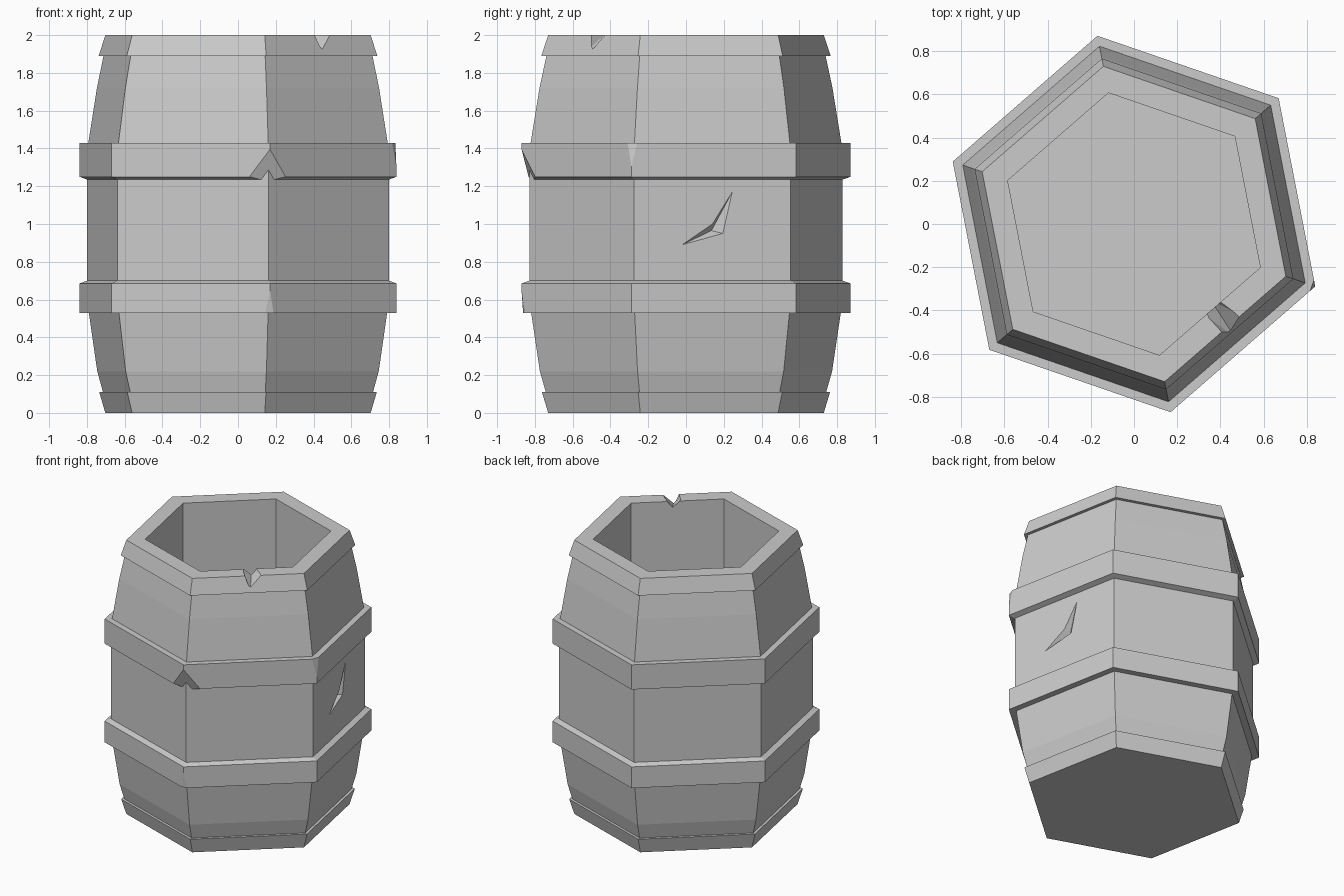
import bpy, bmesh, math
from mathutils import Vector

if "Cube" in bpy.data.objects:
    bpy.data.objects.remove(bpy.data.objects["Cube"])

SIDES, TURN = 6, math.radians(-19)


def corner(k, r, z):
    a = TURN + k * math.tau / SIDES
    return Vector((r * math.cos(a), r * math.sin(a), z))


def finish(name, bm):
    bmesh.ops.recalc_face_normals(bm, faces=bm.faces[:])
    me = bpy.data.meshes.new(name)
    bm.to_mesh(me)
    bm.free()
    ob = bpy.data.objects.new(name, me)
    bpy.context.collection.objects.link(ob)
    return ob


def lathe(profile, ring=False):
    """Six-sided turning of (radius, z) points; a ring closes on itself, otherwise ends are capped."""
    bm = bmesh.new()
    loops = [[bm.verts.new(corner(k, r, z)) for k in range(SIDES)] for r, z in profile]
    pairs = list(zip(loops, loops[1:])) + ([(loops[-1], loops[0])] if ring else [])
    for a, b in pairs:
        for k in range(SIDES):
            j = (k + 1) % SIDES
            bm.faces.new((a[k], a[j], b[j], b[k]))
    if not ring:
        bm.faces.new(loops[0])
        bm.faces.new(loops[-1])
    return bm


def chip(bm, k, r, z_tip, z_base, left, right):
    """Slice a corner off a hoop with a plane through three points."""
    tip, base = corner(k, r, z_tip), corner(k, r, z_base)
    p = base + (corner(k - 1, r, z_base) - base).normalized() * left
    q = base + (corner(k + 1, r, z_base) - base).normalized() * right
    n = (p - tip).cross(q - tip).normalized()
    if n.dot(tip) < 0 and n.dot(base - tip) < 0 or n.dot(base - tip) < 0:
        n = -n
    cut = bmesh.ops.bisect_plane(bm, geom=bm.verts[:] + bm.edges[:] + bm.faces[:],
                                 plane_co=tip, plane_no=n, clear_outer=True)
    edges = [e for e in cut["geom_cut"] if isinstance(e, bmesh.types.BMEdge)]
    bmesh.ops.holes_fill(bm, edges=edges, sides=0)


def carve(target, bm):
    cutter = finish("cutter", bm)
    cutter.hide_render = True
    mod = target.modifiers.new("carve", 'BOOLEAN')
    mod.operation, mod.solver, mod.object = 'DIFFERENCE', 'EXACT', cutter
    bpy.context.view_layer.objects.active = target
    bpy.ops.object.modifier_apply(modifier=mod.name)
    bpy.data.objects.remove(cutter)


# Barrel body with end bands and straight hollow inside
body = finish("barrel_body", lathe([
    (.743, 0), (.777, .11), (.756, .11), (.788, .22), (.835, .53), (.845, .61),
    (.845, 1.35), (.838, 1.43), (.79, 1.72), (.753, 1.89), (.78, 1.89),
    (.743, 2), (.618, 2), (.618, .12)]))

# V notch in the front right rim: (along rim, outward, height)
t = Vector((math.cos(math.radians(41)), math.sin(math.radians(41)), 0))
n = Vector((t.y, -t.x, 0))
bm = bmesh.new()
inner = [(-.035, .50, 2.03), (.075, .50, 2.03), (.037, .50, 1.965)]
outer = [(-.03, .70, 2.03), (.12, .70, 2.03), (.008, .70, 1.917)]
for a, b, z in inner + outer:
    bm.verts.new(t * a + n * b + Vector((0, 0, z)))
bmesh.ops.convex_hull(bm, input=bm.verts[:])
carve(body, bm)

# Gash in the right-hand face
fn = Vector((math.cos(math.radians(11)), math.sin(math.radians(11)), 0))
face_dist = .845 * math.cos(math.pi / SIDES)


def on_face(y, z, depth=0):
    d = face_dist - depth
    return Vector(((d - y * fn.y) / fn.x, y, z))


deep = on_face(.135, .965, .05)
bm = bmesh.new()
apex = bm.verts.new(deep)
rim = [bm.verts.new(deep + (on_face(y, z) - deep) * 1.4)
       for y, z in ((-.02, .89), (.195, .95), (.245, 1.17), (.14, 1.0))]
for i in range(4):
    bm.faces.new((rim[i], rim[(i + 1) % 4], apex))
bm.faces.new(rim)
bmesh.ops.triangulate(bm, faces=bm.faces[:])
carve(body, bm)

# Raised hoops with chipped corners
R = .887
bm = lathe([(.75, .53), (R, .53), (R, .685), (.845, .70), (.75, .70)], ring=True)
chip(bm, -1, R, .65, .53, .025, .025)
finish("lower_hoop", bm)

bm = lathe([(.75, 1.235), (.845, 1.235), (R, 1.25), (R, 1.43), (.75, 1.43)], ring=True)
chip(bm, -1, R, 1.395, 1.25, .115, .11)
chip(bm, 0, R, 1.30, 1.43, .03, .03)
finish("upper_hoop", bm)
